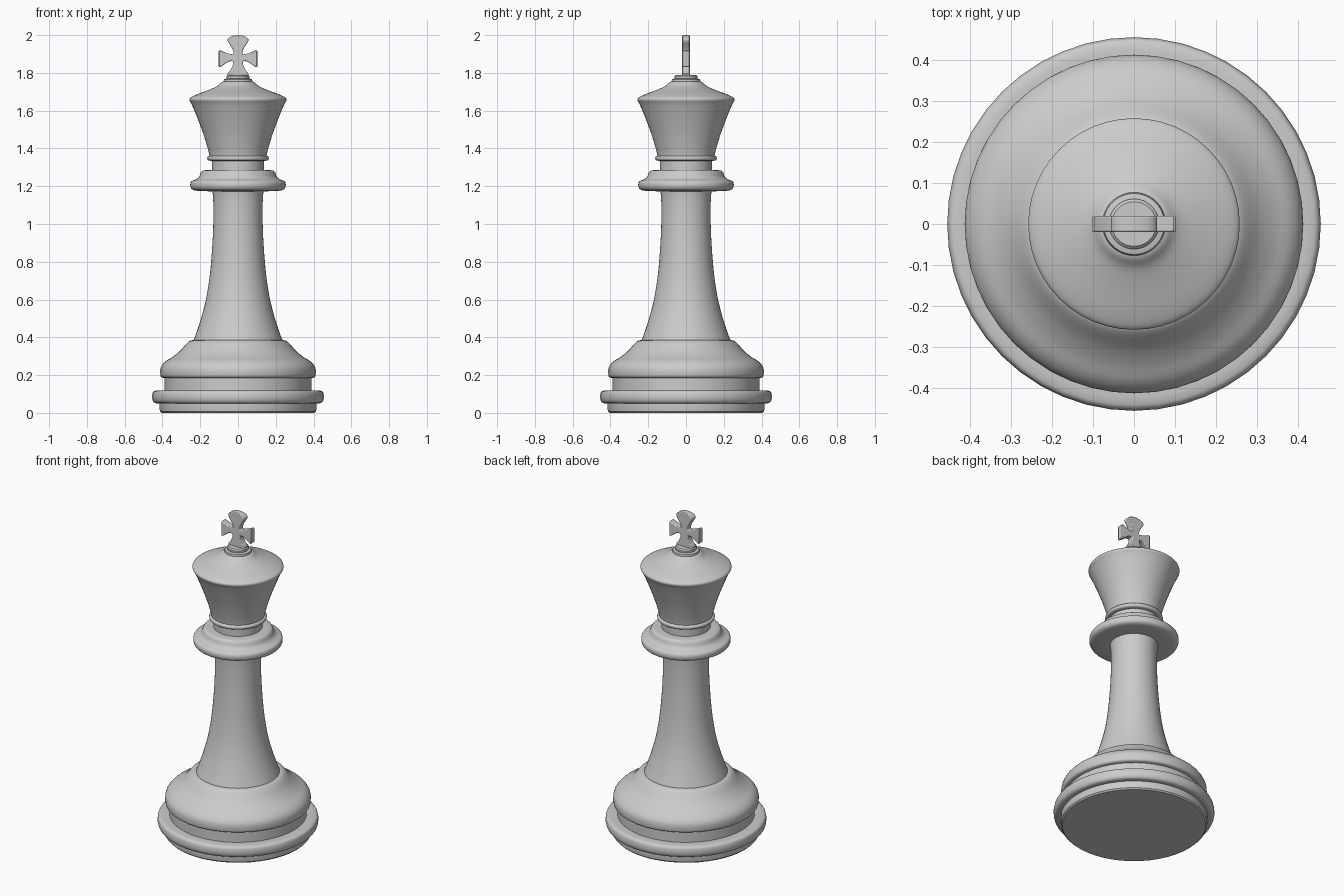
import bpy, bmesh, math

if "Cube" in bpy.data.objects:
    bpy.data.objects.remove(bpy.data.objects["Cube"])

SEGMENTS = 48


def finish(name, bm, angle=35):
    bmesh.ops.recalc_face_normals(bm, faces=bm.faces)
    mesh = bpy.data.meshes.new(name)
    bm.to_mesh(mesh)
    bm.free()
    obj = bpy.data.objects.new(name, mesh)
    bpy.context.collection.objects.link(obj)
    bpy.ops.object.select_all(action='DESELECT')
    obj.select_set(True)
    bpy.context.view_layer.objects.active = obj
    bpy.ops.object.shade_smooth_by_angle(angle=math.radians(angle))
    return obj


def smooth(pts, steps=4):
    """Catmull-Rom curve through the points."""
    p = [pts[0]] + pts + [pts[-1]]
    out = []
    for a, b, c, d in zip(p, p[1:], p[2:], p[3:]):
        for i in range(steps):
            t = i / steps
            out.append(tuple(0.5 * (2 * q + (r - o) * t + (2 * o - 5 * q + 4 * r - s) * t * t
                                    + (3 * q - o - 3 * r + s) * t ** 3)
                             for o, q, r, s in zip(a, b, c, d)))
    return out + [pts[-1]]


def lathe(name, profile):
    """Closed turned part from (radius, z) points, bottom to top."""
    bm = bmesh.new()
    rings = [[bm.verts.new((r * math.cos(k * math.tau / SEGMENTS),
                            r * math.sin(k * math.tau / SEGMENTS), z))
              for k in range(SEGMENTS)] for r, z in profile]
    for lo, hi in zip(rings, rings[1:]):
        for k in range(SEGMENTS):
            n = (k + 1) % SEGMENTS
            bm.faces.new((lo[k], lo[n], hi[n], hi[k]))
    bm.faces.new(rings[0][::-1])
    bm.faces.new(rings[-1])
    return finish(name, bm)


# Foot: bottom disc, rounded rim, recessed band, domed plinth
lathe("foot_disc", [(0.405, 0), (0.413, 0.008), (0.415, 0.02), (0.415, 0.055)])
lathe("foot_rim", smooth([(0.41, 0.05), (0.44, 0.052), (0.453, 0.07), (0.453, 0.1),
                          (0.44, 0.117), (0.385, 0.119)], 3))
lathe("foot_band", [(0.388, 0.11), (0.388, 0.195)])
lathe("plinth", smooth([(0.385, 0.184), (0.403, 0.188), (0.411, 0.2), (0.409, 0.24),
                        (0.385, 0.272), (0.345, 0.297), (0.305, 0.33), (0.272, 0.368),
                        (0.252, 0.383), (0.225, 0.385)], 3))

# Flared stem
lathe("stem", smooth([(0.237, 0.38), (0.215, 0.44), (0.187, 0.53), (0.164, 0.63),
                      (0.146, 0.76), (0.134, 0.92), (0.13, 1.05), (0.132, 1.14),
                      (0.137, 1.185)]))

# Collar and neck
lathe("collar", smooth([(0.13, 1.173), (0.21, 1.175), (0.244, 1.184), (0.253, 1.205),
                        (0.247, 1.226), (0.222, 1.236), (0.206, 1.25), (0.196, 1.274),
                        (0.18, 1.284), (0.135, 1.286)], 3))
lathe("neck", [(0.138, 1.28), (0.138, 1.34)])
lathe("neck_ring", smooth([(0.135, 1.334), (0.157, 1.337), (0.163, 1.348),
                           (0.157, 1.36), (0.135, 1.362)], 3))

# Crown with sloped cap
lathe("crown", smooth([(0.15, 1.355), (0.16, 1.4), (0.184, 1.478), (0.217, 1.566),
                       (0.245, 1.633), (0.257, 1.656), (0.25, 1.67), (0.215, 1.687),
                       (0.16, 1.708), (0.11, 1.73), (0.083, 1.752), (0.06, 1.757)]))
lathe("cap_disc", [(0.074, 1.745), (0.077, 1.755), (0.074, 1.766), (0.06, 1.77)])
lathe("cap_button", [(0.058, 1.765), (0.061, 1.772), (0.061, 1.783), (0.054, 1.79)])

# Finial with four flared arms, right half outline mirrored in x
half = smooth([(0, 2.0), (0.03, 1.996), (0.05, 1.985), (0.055, 1.97), (0.04, 1.945),
               (0.026, 1.92), (0.024, 1.897)], 3)
half += smooth([(0.05, 1.902), (0.08, 1.913), (0.096, 1.921), (0.102, 1.917)], 2)
half += smooth([(0.102, 1.834), (0.096, 1.83), (0.08, 1.839), (0.05, 1.86), (0.026, 1.862)], 2)
half += smooth([(0.028, 1.84), (0.04, 1.815), (0.055, 1.797), (0.053, 1.783)], 2)
outline = half + [(-x, z) for x, z in reversed(half[1:])]
bm = bmesh.new()
face = bm.faces.new([bm.verts.new((x, -0.02, z)) for x, z in outline])
ext = bmesh.ops.extrude_face_region(bm, geom=[face], use_keep_orig=True)
new_verts = [v for v in ext["geom"] if isinstance(v, bmesh.types.BMVert)]
bmesh.ops.translate(bm, verts=new_verts, vec=(0, 0.04, 0))
bmesh.ops.recalc_face_normals(bm, faces=bm.faces)
finial = finish("finial", bm)
bevel = finial.modifiers.new("soft_edges", 'BEVEL')
bevel.width = 0.005
bevel.segments = 2
bevel.limit_method = 'ANGLE'
bevel.angle_limit = math.radians(60)
